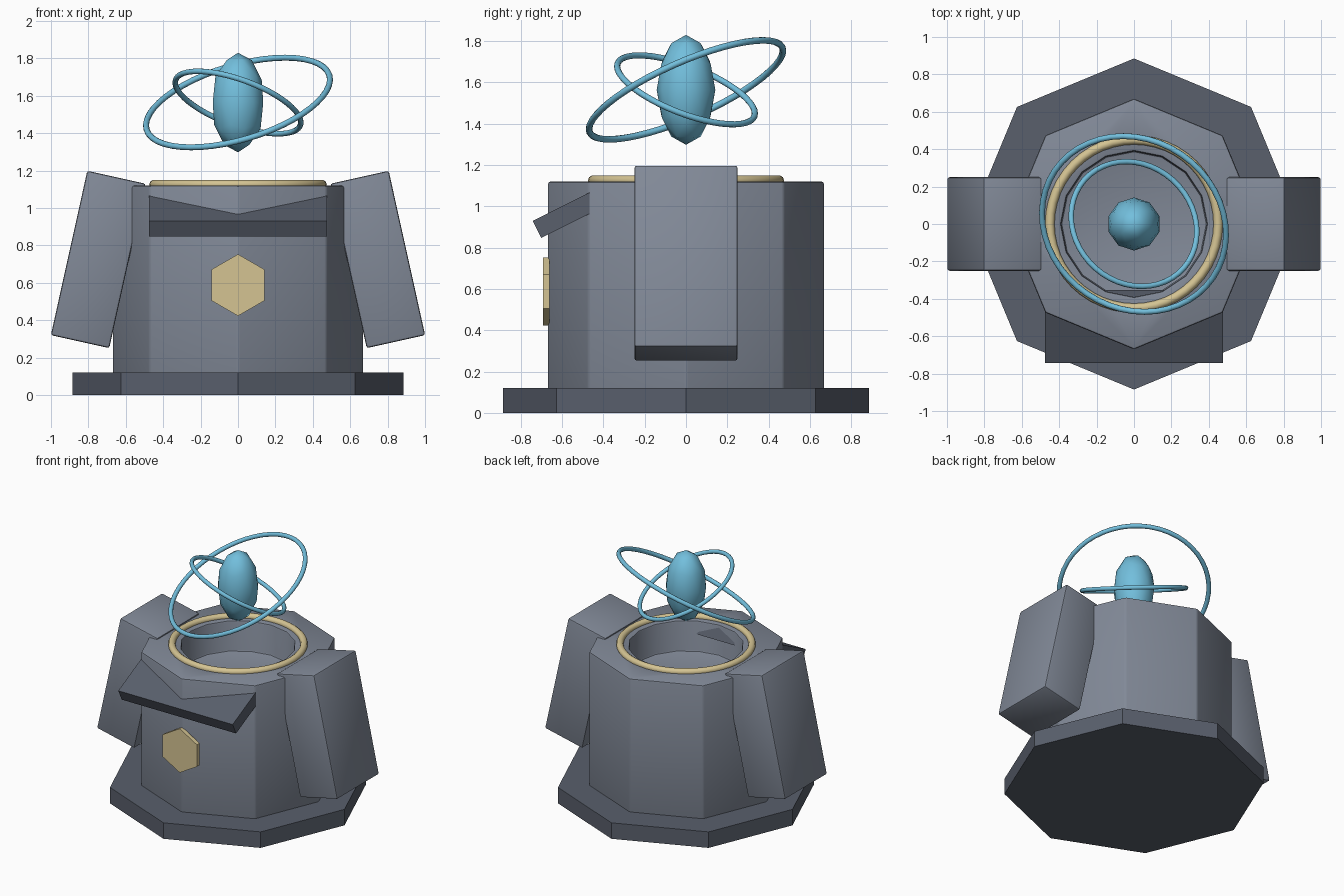
import bpy
from math import radians, pi

cube = bpy.data.objects.get("Cube")
if cube:
    bpy.data.objects.remove(cube, do_unlink=True)


def material(name, color):
    m = bpy.data.materials.new(name)
    m.use_nodes = True
    m.diffuse_color = (*color, 1)
    m.node_tree.nodes["Principled BSDF"].inputs["Base Color"].default_value = (*color, 1)
    return m


STONE = material("grey stone", (0.22, 0.25, 0.31))
DARK = material("dark stone", (0.10, 0.115, 0.15))
GOLD = material("pale gold", (0.66, 0.55, 0.29))
BLUE = material("crystal blue", (0.17, 0.52, 0.72))


def finish(name, mat, bevel=0, smooth=0):
    """Name and colour the new object, then bevel and shade it."""
    ob = bpy.context.object
    ob.name = ob.data.name = name
    ob.data.materials.clear()
    ob.data.materials.append(mat)
    if bevel:
        mod = ob.modifiers.new("soft edges", "BEVEL")
        mod.width = bevel
        mod.segments = 2
        mod.limit_method = "ANGLE"
        mod.angle_limit = radians(30)
        bpy.ops.object.modifier_apply(modifier=mod.name)
    if smooth:
        bpy.ops.object.shade_smooth_by_angle(angle=radians(smooth))
    return ob


def box(name, mat, loc, size, rot=(0, 0, 0), bevel=0, smooth=0):
    bpy.ops.mesh.primitive_cube_add(size=1, location=loc, rotation=rot)
    bpy.context.object.scale = size
    bpy.ops.object.transform_apply(location=False, rotation=False, scale=True)
    return finish(name, mat, bevel, smooth)


def prism(sides, radius, low, high):
    bpy.ops.mesh.primitive_cylinder_add(vertices=sides, radius=radius, depth=high - low,
                                        location=(0, 0, (low + high) / 2))
    return bpy.context.object


def ring(name, mat, z, major, minor, rot=(0, 0, 0)):
    bpy.ops.mesh.primitive_torus_add(major_radius=major, minor_radius=minor,
                                     major_segments=48, minor_segments=10,
                                     location=(0, 0, z), rotation=rot)
    return finish(name, mat, smooth=60)


# Octagonal plinth
prism(8, 0.885, 0, 0.12)
finish("plinth", DARK)

# Octagonal body with a round well sunk into its top
well = prism(16, 0.39, 0.89, 1.3)
well.name = "well_cutter"
body = prism(8, 0.67, 0.02, 1.12)
cut = body.modifiers.new("well", "BOOLEAN")
cut.operation = "DIFFERENCE"
cut.object = well
cut.solver = "EXACT"
bpy.ops.object.modifier_apply(modifier=cut.name)
finish("body", STONE, bevel=0.012, smooth=35)
bpy.data.objects.remove(well, do_unlink=True)

# Gold rim around the well
ring("well_rim", GOLD, 1.125, 0.45, 0.025)

# Slanted shoulder slabs on both sides
for side, label in ((1, "left"), (-1, "right")):
    box(label + "_arm", STONE, (side * 0.747, 0, 0.725), (0.32, 0.5, 0.9),
        rot=(0, -side * radians(12.5), 0), bevel=0.012, smooth=35)

# Tilted brow slab on the front
box("brow", DARK, (0, -0.547, 0.976), (0.95, 0.39, 0.092), rot=(radians(26.5), 0, 0))

# Hexagonal front badge, one corner up
bpy.ops.mesh.primitive_cylinder_add(vertices=6, radius=0.165, depth=0.032,
                                    location=(0, -0.676, 0.588), rotation=(pi / 2, 0, 0))
finish("badge", GOLD)

# Floating crystal with two tilted orbit rings
bpy.ops.mesh.primitive_ico_sphere_add(subdivisions=2, radius=1, location=(0, 0, 1.564))
bpy.context.object.scale = (0.142, 0.142, 0.266)
bpy.ops.object.transform_apply(location=False, rotation=False, scale=True)
finish("crystal", BLUE, smooth=45)
ring("outer_orbit", BLUE, 1.564, 0.51, 0.016, rot=(0.4, -0.29, 0))
ring("inner_orbit", BLUE, 1.564, 0.355, 0.015, rot=(-0.35, 0.35, 0))
